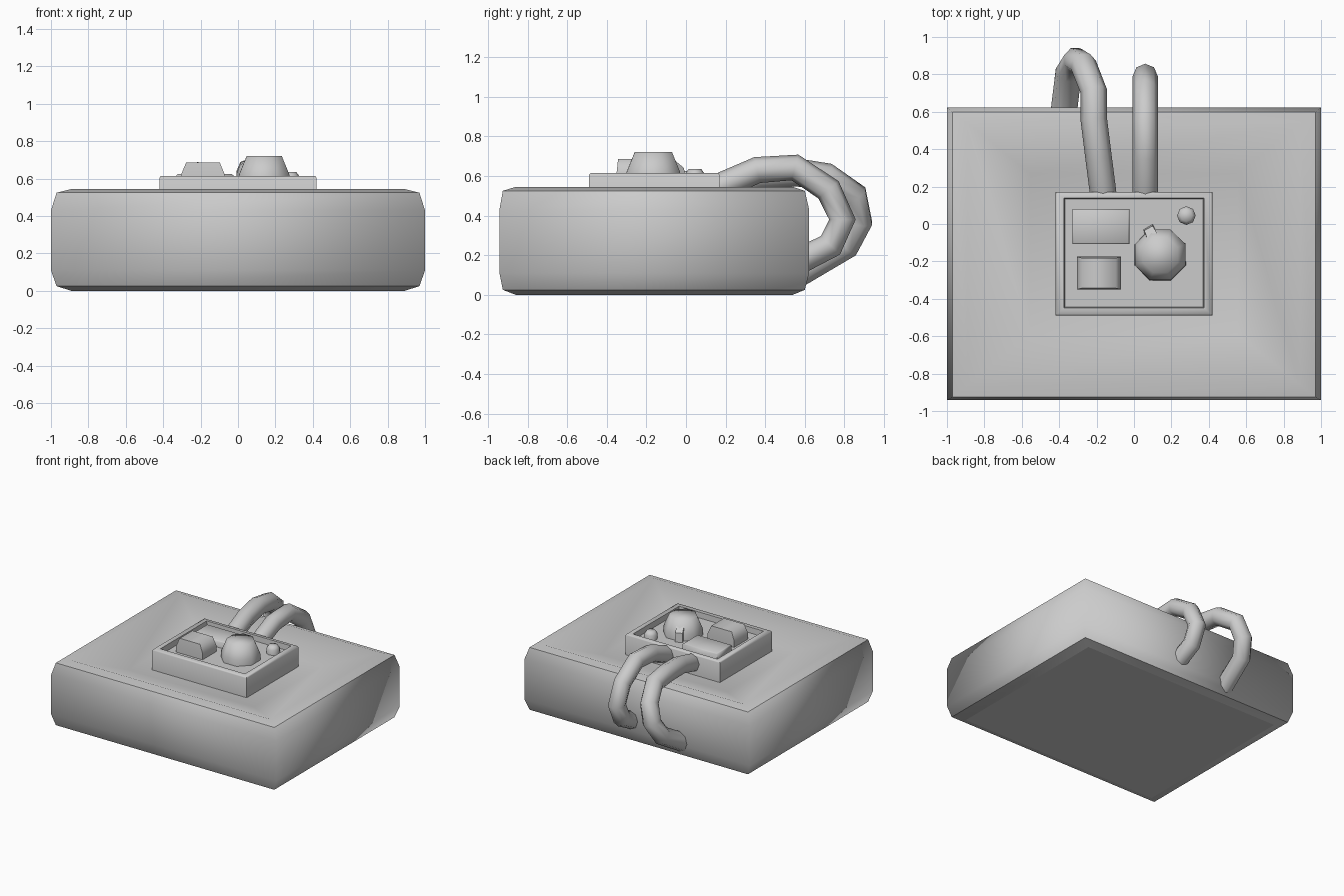
import bpy, bmesh, math

if "Cube" in bpy.data.objects:
    bpy.data.objects.remove(bpy.data.objects["Cube"])

grey = bpy.data.materials.new("plain grey")
grey.diffuse_color = (0.6, 0.6, 0.6, 1)
grey.use_nodes = True
grey.node_tree.nodes["Principled BSDF"].inputs["Base Color"].default_value = grey.diffuse_color


def finish(bm, name, angle=None):
    bmesh.ops.recalc_face_normals(bm, faces=bm.faces)
    me = bpy.data.meshes.new(name)
    bm.to_mesh(me)
    bm.free()
    me.materials.append(grey)
    ob = bpy.data.objects.new(name, me)
    bpy.context.collection.objects.link(ob)
    if angle is not None:
        bpy.ops.object.select_all(action='DESELECT')
        ob.select_set(True)
        bpy.context.view_layer.objects.active = ob
        bpy.ops.object.shade_smooth_by_angle(angle=math.radians(angle))
    return ob


def loft(loops, sharp=()):
    """Skin closed loops of points together and cap both ends."""
    bm = bmesh.new()
    rings = [[bm.verts.new(p) for p in loop] for loop in loops]
    n = len(rings[0])
    for a, b in zip(rings, rings[1:]):
        for i in range(n):
            j = (i + 1) % n
            bm.faces.new((a[i], a[j], b[j], b[i]))
    bm.faces.new(rings[0][::-1])
    bm.faces.new(rings[-1])
    for k in sharp:
        for i in range(n):
            bm.edges.get((rings[k][i], rings[k][(i + 1) % n])).smooth = False
    return bm


def rect(x0, x1, y0, y1, z):
    return [(x0, y0, z), (x1, y0, z), (x1, y1, z), (x0, y1, z)]


def circle(cx, cy, r, z, n=8, turn=0.0):
    return [(cx + r * math.cos(turn + math.tau * i / n),
             cy + r * math.sin(turn + math.tau * i / n), z) for i in range(n)]


# Cushion body: bulging sides, sharp rim, dished top
body = finish(loft([
    rect(-0.89, 0.89, -0.86, 0.54, 0.0),
    rect(-0.97, 0.97, -0.925, 0.60, 0.025),
    rect(-1.0, 1.0, -0.942, 0.622, 0.11),
    rect(-1.0, 1.0, -0.942, 0.622, 0.43),
    rect(-0.97, 0.97, -0.925, 0.60, 0.525),
    rect(-0.89, 0.89, -0.86, 0.54, 0.545),
    rect(-0.555, 0.555, -0.59, 0.27, 0.45),
], sharp=(0, 1, 4)), "body")
for p in body.data.polygons:
    p.use_smooth = True

# Control panel: tray with raised rim
finish(loft([
    rect(-0.42, 0.42, -0.49, 0.17, 0.42),
    rect(-0.42, 0.42, -0.49, 0.17, 0.605),
    rect(-0.412, 0.412, -0.482, 0.162, 0.615),
    rect(-0.375, 0.375, -0.448, 0.138, 0.615),
    rect(-0.37, 0.37, -0.445, 0.135, 0.57),
]), "control_panel", 60)

# Display plate and rocker switch
finish(loft([
    rect(-0.33, -0.025, -0.108, 0.08, 0.56),
    rect(-0.33, -0.025, -0.108, 0.08, 0.618),
    rect(-0.322, -0.033, -0.10, 0.072, 0.625),
]), "display_plate", 60)
finish(loft([
    rect(-0.305, -0.07, -0.35, -0.175, 0.56),
    rect(-0.305, -0.07, -0.35, -0.175, 0.62),
    rect(-0.278, -0.097, -0.343, -0.182, 0.685),
]), "rocker_switch", 80)

# Dial with pointer
finish(loft([
    circle(0.14, -0.165, 0.148, 0.56, turn=0.4),
    circle(0.14, -0.165, 0.146, 0.62, turn=0.4),
    circle(0.14, -0.165, 0.102, 0.72, turn=0.4),
]), "dial", 80)
finish(loft([
    [(0.065, -0.08, 0.56), (0.13, -0.06, 0.56), (0.10, 0.0, 0.56), (0.05, -0.03, 0.56)],
    [(0.075, -0.09, 0.69), (0.135, -0.07, 0.69), (0.10, -0.01, 0.64), (0.055, -0.035, 0.64)],
]), "dial_pointer", 30)

# Small round button
finish(loft([
    circle(0.28, 0.045, 0.05, 0.56),
    circle(0.28, 0.045, 0.05, 0.61),
    circle(0.28, 0.045, 0.032, 0.635),
]), "small_button", 80)


# Hoses from the panel round to the back
def hose(name, radius, points):
    cu = bpy.data.curves.new(name, 'CURVE')
    cu.dimensions = '3D'
    cu.bevel_depth = radius
    cu.bevel_resolution = 2
    cu.use_fill_caps = True
    sp = cu.splines.new('POLY')
    sp.points.add(len(points) - 1)
    for q, co in zip(sp.points, points):
        q.co = (*co, 1)
    sp.use_smooth = True
    cu.materials.append(grey)
    ob = bpy.data.objects.new(name, cu)
    bpy.context.collection.objects.link(ob)


hose("right_hose", 0.067, [(0.06, y, z) for y, z in (
    (0.165, 0.545), (0.36, 0.63), (0.55, 0.643), (0.72, 0.53),
    (0.79, 0.38), (0.73, 0.25), (0.56, 0.165))])
hose("left_hose", 0.071, [
    (-0.165, 0.165, 0.54), (-0.19, 0.36, 0.60), (-0.215, 0.56, 0.618),
    (-0.215, 0.71, 0.595), (-0.27, 0.85, 0.50), (-0.31, 0.875, 0.37),
    (-0.35, 0.81, 0.25), (-0.38, 0.56, 0.105)])
